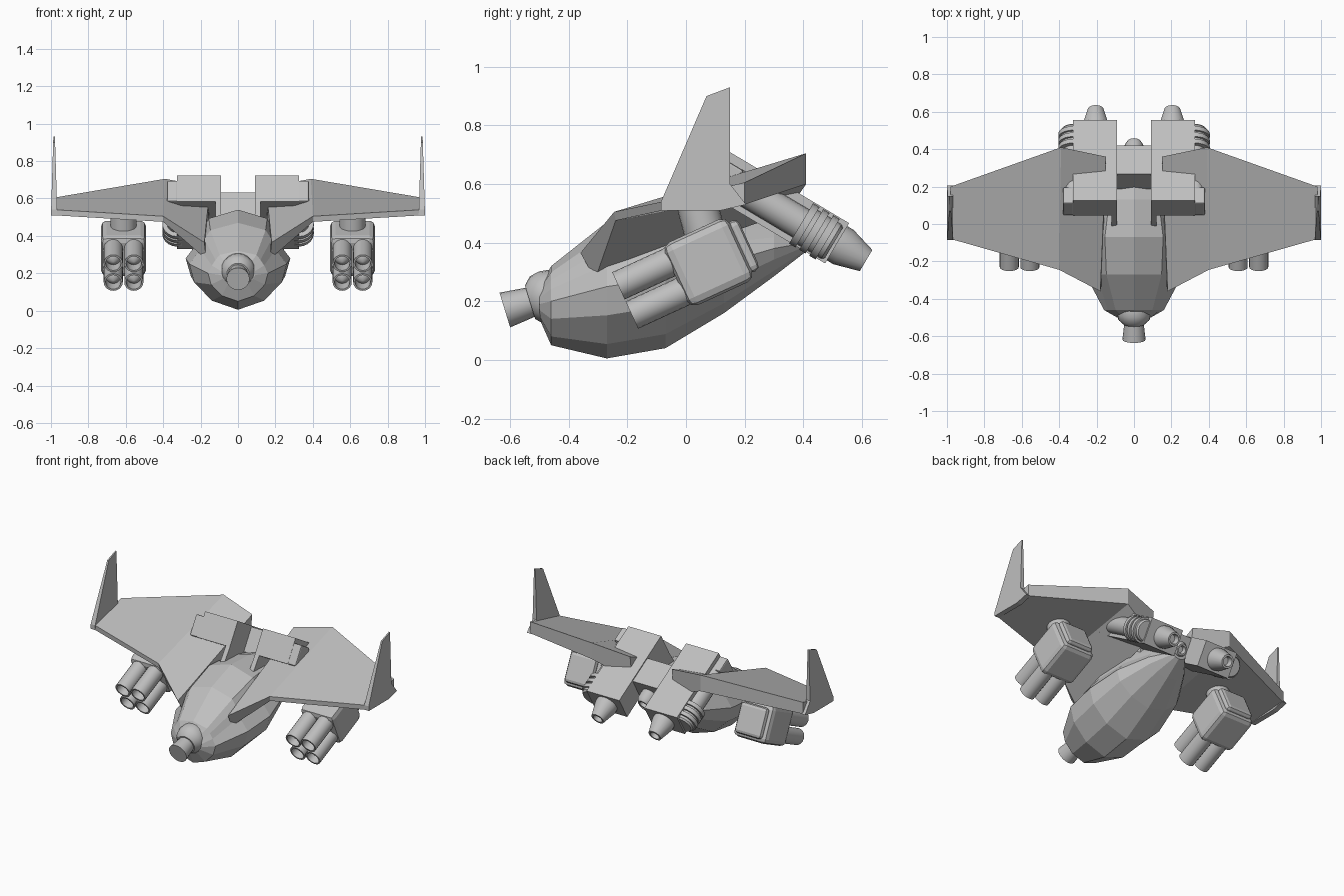
import bpy, bmesh, math
from mathutils import Matrix, Vector

cube = bpy.data.objects.get("Cube")
if cube:
    bpy.data.objects.remove(cube, do_unlink=True)

grey = bpy.data.materials.new("hull_grey")
grey.use_nodes = True
grey.diffuse_color = (0.52, 0.52, 0.52, 1)
grey.node_tree.nodes["Principled BSDF"].inputs["Base Color"].default_value = grey.diffuse_color


def frame(x, y, z, pitch):
    """Local y runs along the part, pitched up by the given degrees."""
    return Matrix.Translation((x, y, z)) @ Matrix.Rotation(math.radians(pitch), 4, 'X')


def finish(name, bm, matrix=Matrix(), mirror=True, smooth=False, bevel=0):
    bmesh.ops.transform(bm, matrix=matrix, verts=bm.verts)
    bmesh.ops.remove_doubles(bm, verts=bm.verts, dist=0.0005)
    bmesh.ops.recalc_face_normals(bm, faces=bm.faces)
    mesh = bpy.data.meshes.new(name)
    bm.to_mesh(mesh)
    bm.free()
    mesh.materials.append(grey)
    obj = bpy.data.objects.new(name, mesh)
    bpy.context.collection.objects.link(obj)
    if bevel:
        mod = obj.modifiers.new("bevel", 'BEVEL')
        mod.width = bevel
        mod.segments = 2
    if mirror:
        mod = obj.modifiers.new("mirror", 'MIRROR')
        mod.use_mirror_merge = False
    if smooth:
        bpy.ops.object.select_all(action='DESELECT')
        obj.select_set(True)
        bpy.context.view_layer.objects.active = obj
        bpy.ops.object.shade_smooth_by_angle(angle=math.radians(35))
    return obj


def loft(name, rings, **kw):
    """Skin closed rings of points and cap both ends."""
    bm = bmesh.new()
    loops = [[bm.verts.new(p) for p in ring] for ring in rings]
    n = len(loops[0])
    for a, b in zip(loops, loops[1:]):
        for i in range(n):
            j = (i + 1) % n
            bm.faces.new((a[i], a[j], b[j], b[i]))
    bm.faces.new(loops[0])
    bm.faces.new(loops[-1])
    return finish(name, bm, **kw)


def box(name, low, high, **kw):
    rings = [[(x, low[1], low[2]), (x, high[1], low[2]),
              (x, high[1], high[2]), (x, low[1], high[2])] for x in (low[0], high[0])]
    return loft(name, rings, **kw)


def lathe(name, profile, sides=20, **kw):
    """Turn (distance, radius) points about local y."""
    rings = []
    for d, r in profile:
        r = max(r, 0.0001)
        rings.append([(r * math.cos(2 * math.pi * i / sides), d,
                       r * math.sin(2 * math.pi * i / sides)) for i in range(sides)])
    return loft(name, rings, smooth=True, **kw)


# Fuselage: faceted hull with a narrower canopy on top
stations = [  # y, bottom, waist, top, half width, canopy half width
    (-0.50, 0.14, 0.19, 0.25, 0.09, 0.07),
    (-0.46, 0.05, 0.20, 0.32, 0.16, 0.12),
    (-0.27, 0.005, 0.25, 0.47, 0.26, 0.18),
    (-0.07, 0.04, 0.28, 0.54, 0.28, 0.19),
    (0.13, 0.16, 0.33, 0.53, 0.24, 0.16),
    (0.30, 0.285, 0.38, 0.49, 0.14, 0.09),
    (0.41, 0.37, 0.40, 0.44, 0.05, 0.03)]
rings = []
for y, zb, zm, zt, w, c in stations:
    half = [(0.54 * w, zb + 0.2 * (zm - zb)), (0.9 * w, zb + 0.6 * (zm - zb)), (w, zm),
            (c + 0.02, zm + 0.35 * (zt - zm)), (c, zm + 0.6 * (zt - zm)),
            (0.82 * c, zm + 0.82 * (zt - zm))]
    rings.append([(0, y, zb)] + [(x, y, z) for x, z in half] + [(0, y, zt)]
                 + [(-x, y, z) for x, z in reversed(half)])
hull = loft("fuselage", rings, mirror=False)

# Nose turret and gun
lathe("nose_turret", [(0, 0.062), (0.09, 0.052), (0.09, 0.06), (0.115, 0.085),
                      (0.15, 0.092), (0.2, 0.085), (0.24, 0.05)],
      matrix=frame(0, -0.618, 0.17, 17), mirror=False)

# Wings: root, kink and tip sections
wing_sections = [
    [(0.17, -0.31, 0.275), (0.18, -0.36, 0.365), (0.15, 0.36, 0.66), (0.15, 0.34, 0.50)],
    [(0.40, -0.24, 0.475), (0.40, -0.245, 0.505), (0.39, 0.41, 0.705), (0.39, 0.41, 0.60)],
    [(0.98, -0.08, 0.51), (0.98, -0.08, 0.54), (0.98, 0.20, 0.605), (0.98, 0.20, 0.53)]]
loft("wing", wing_sections)

# Winglets: tapering upright fins
fin = [(-0.085, 0.51), (-0.085, 0.54), (0.07, 0.90), (0.15, 0.93),
       (0.15, 0.60), (0.205, 0.53), (0.12, 0.51)]


def fin_x(z, side):
    taper = 1 - 0.75 * (z - 0.51) / 0.42
    return 0.983 + side * 0.017 * taper


loft("winglet", [[(fin_x(z, s), y, z) for y, z in fin] for s in (-1, 1)])

# Engines: sloping housings with side canisters, ribs and nozzles
tilt = -30.8
engine = frame(0, 0.045, 0.585, tilt)
box("engine_housing", (0.09, 0, 0), (0.325, 0.5, 0.16), matrix=engine)
box("engine_shoulder", (0.32, 0, 0), (0.38, 0.10, 0.13), matrix=engine, bevel=0.008)
canister = [(0.08, 0.055), (0.36, 0.055)]
for i in range(3):
    d = 0.36 + i * 0.04
    canister += [(d, 0.08), (d + 0.025, 0.08), (d + 0.025, 0.068), (d + 0.04, 0.068)]
lathe("engine_canister", canister + [(0.49, 0.06)],
      matrix=frame(0.325, 0.045, 0.585, tilt) @ Matrix.Translation((0, 0, 0.075)))
lathe("engine_nozzle", [(0.47, 0.068), (0.525, 0.068), (0.615, 0.042), (0.615, 0.03), (0.58, 0.026)],
      matrix=frame(0.205, 0.045, 0.585, tilt) @ Matrix.Translation((0, 0, 0.08)))

# Bridge between the engines, tail exhaust and engine braces
box("engine_bridge", (-0.095, 0.167, 0), (0.095, 0.345, 0.153), matrix=engine, mirror=False)
lathe("tail_exhaust", [(0.3, 0.05), (0.40, 0.05), (0.425, 0.035), (0.425, 0.025), (0.4, 0.02)],
      matrix=engine @ Matrix.Translation((0, 0, 0.06)), mirror=False)
brace = [(-0.02, 0.49), (0.05, 0.59), (0.22, 0.56), (0.2, 0.46)]
loft("engine_brace", [[(x, y, z) for y, z in brace] for x in (0.09, 0.12)])

# Rocket pods under the wings
pitch = 24.7
pod = frame(0.612, -0.035, 0.282, pitch)
box("rocket_pod", (-0.12, 0, -0.118), (0.12, 0.245, 0.118), matrix=pod, bevel=0.03)
box("pod_rear_cap", (-0.095, 0.23, -0.095), (0.095, 0.275, 0.095), matrix=pod, bevel=0.02)
for row, dz in (("lower", -0.055), ("upper", 0.055)):
    for side, dx in (("inner", -0.055), ("outer", 0.055)):
        lathe(f"{row}_{side}_rocket_tube",
              [(-0.17, 0), (-0.12, 0.04), (-0.19, 0.041), (-0.19, 0.051), (0.02, 0.051)],
              matrix=pod @ Matrix.Translation((dx, 0, dz)))
lathe("pod_pylon", [(0, 0.07), (0.17, 0.07)],
      matrix=frame(0.612, 0.075, 0.39, 90 + pitch - 10))
